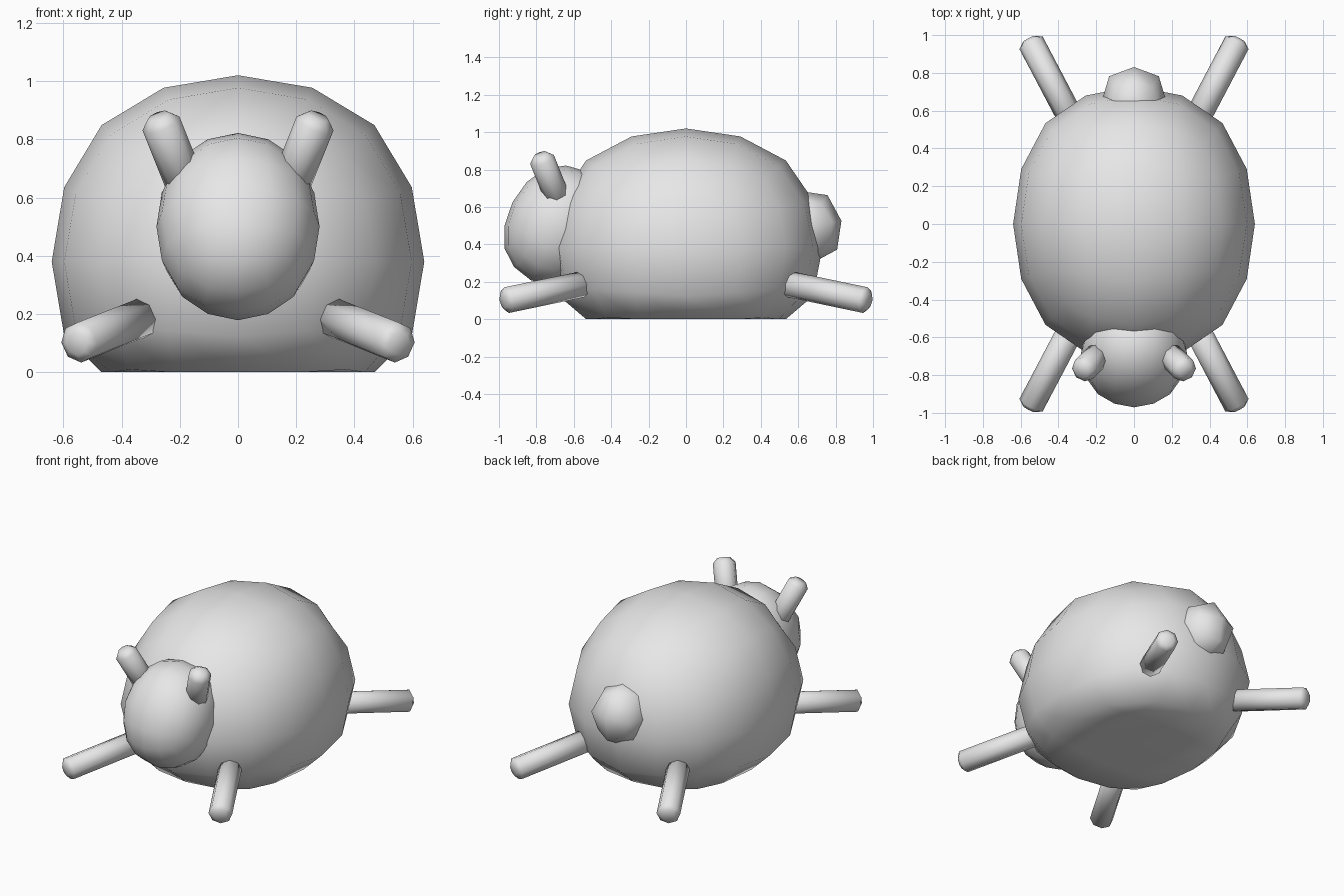
import bpy
import math
from mathutils import Vector

default = bpy.data.objects.get("Cube")
if default:
    bpy.data.objects.remove(default, do_unlink=True)

grey = bpy.data.materials.new("plain grey")
grey.use_nodes = True
grey.diffuse_color = (0.8, 0.8, 0.8, 1)
grey.node_tree.nodes["Principled BSDF"].inputs["Base Color"].default_value = (0.8, 0.8, 0.8, 1)


def finish(obj, name):
    obj.name = obj.data.name = name
    obj.data.materials.append(grey)
    bpy.ops.object.shade_smooth()
    return obj


def rounded_block(name, centre, half, tilt=0, levels=2):
    """Cube smoothed into a low-poly ball."""
    bpy.ops.mesh.primitive_cube_add(size=2)
    obj = bpy.context.object
    obj.scale = half
    bpy.ops.object.transform_apply(location=False, rotation=False, scale=True)
    mod = obj.modifiers.new("round", "SUBSURF")
    mod.levels = mod.render_levels = levels
    mod.use_limit_surface = False
    bpy.ops.object.modifier_apply(modifier=mod.name)
    obj.location = centre
    obj.rotation_euler.x = math.radians(tilt)
    bpy.ops.object.transform_apply(location=True, rotation=True, scale=True)
    return finish(obj, name)


def rod(name, start, end, radius, chamfer):
    """Eight-sided rod with a narrowed cap at its outer end."""
    start, end = Vector(start), Vector(end)
    axis = end - start
    length = axis.length
    bpy.ops.mesh.primitive_cylinder_add(vertices=8, radius=radius, depth=length)
    obj = bpy.context.object
    top = max(obj.data.polygons, key=lambda p: p.center.z).index
    # Push the outer face back, then extrude a smaller cap from it
    for v in obj.data.vertices:
        if v.co.z > 0:
            v.co.z -= chamfer
    bpy.ops.object.mode_set(mode="EDIT")
    bpy.ops.mesh.select_mode(type="FACE")
    bpy.ops.mesh.select_all(action="DESELECT")
    bpy.ops.object.mode_set(mode="OBJECT")
    obj.data.polygons[top].select = True
    bpy.ops.object.mode_set(mode="EDIT")
    bpy.ops.mesh.inset(thickness=radius * 0.4, depth=chamfer)
    bpy.ops.object.mode_set(mode="OBJECT")
    obj.location = (start + end) / 2
    obj.rotation_mode = "QUATERNION"
    obj.rotation_quaternion = axis.to_track_quat("Z", "Y")
    return finish(obj, name)


# Body: rounded block with its belly pressed flat on the ground
body = rounded_block("body", (0, 0, 0.38), (0.7285, 0.83, 0.7285))
for v in body.data.vertices:
    v.co.z = max(v.co.z, 0)

# Head leans back, tail is a coarser ball
rounded_block("head", (0, -0.682, 0.5), (0.319, 0.314, 0.372), tilt=-27)
rounded_block("tail", (0, 0.637, 0.492), (0.175, 0.197, 0.197), tilt=10, levels=1)

# Legs splay out to the four corners, ears rise from the head
for side, sx in (("left", 1), ("right", -1)):
    for place, sy in (("front", -1), ("back", 1)):
        rod(f"{place}_{side}_leg", (sx * 0.29, sy * 0.475, 0.203),
            (sx * 0.555, sy * 0.978, 0.098), 0.07, 0.022)
    rod(f"{side}_ear", (sx * 0.155, -0.66, 0.58), (sx * 0.275, -0.78, 0.88), 0.068, 0.03)
